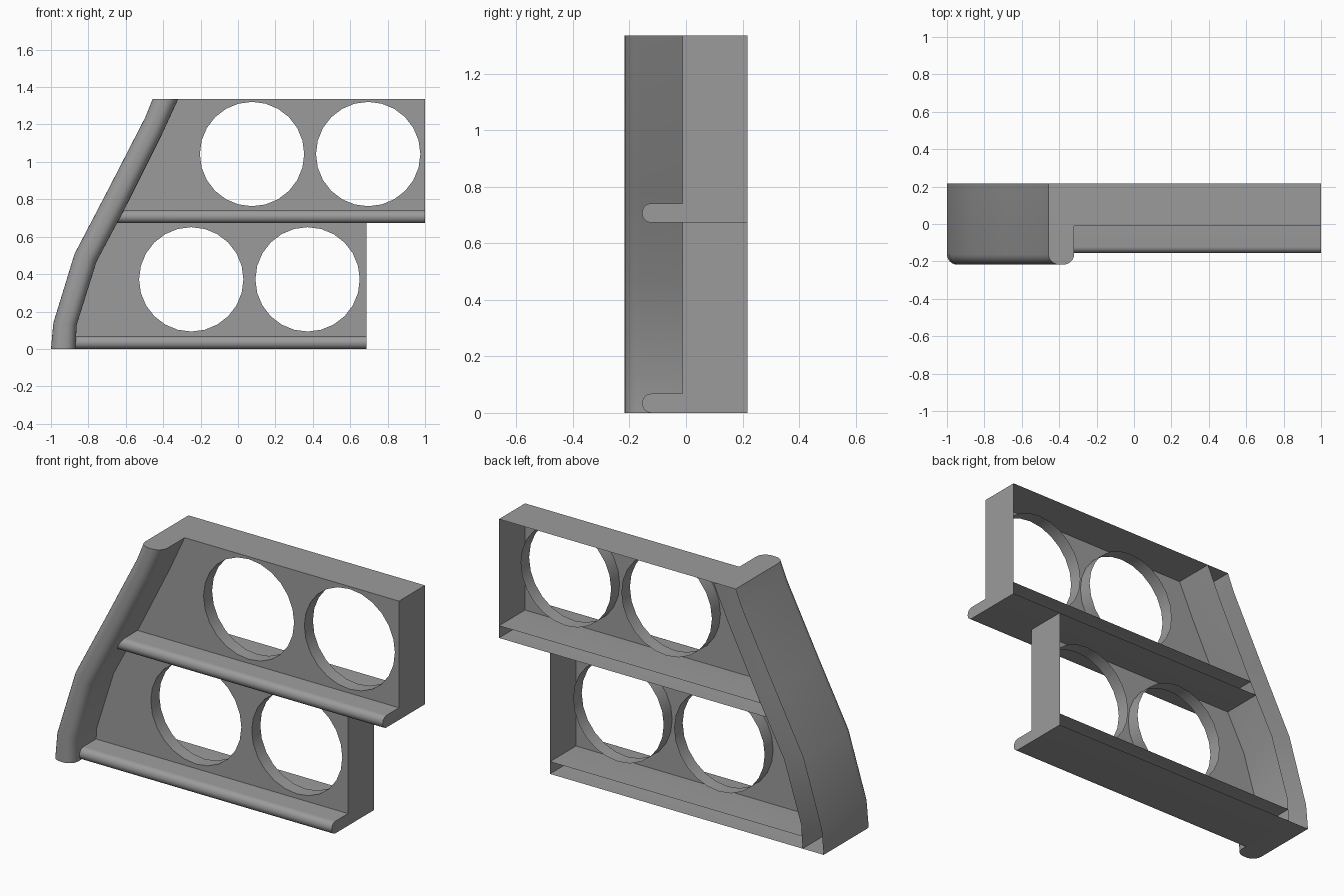
import bpy, bmesh, math

if "Cube" in bpy.data.objects:
    bpy.data.objects.remove(bpy.data.objects["Cube"])

BACK, FACE, TOP = 0.217, -0.012, 1.335
LEDGE_H = 0.068
MID = 0.673

# slanted side rail: outer and inner edge in the front view (x, z)
OUTER = [(-1, 0), (-0.987, 0.14), (-0.874, 0.508), (-0.687, 0.866), (-0.495, 1.24), (-0.457, TOP)]
INNER = [(-0.87, 0), (-0.862, 0.13), (-0.757, 0.465), (-0.59, 0.78), (-0.41, 1.14), (-0.32, TOP)]

grey = bpy.data.materials.new("dark_grey")
grey.diffuse_color = (0.33, 0.33, 0.33, 1)
grey.use_nodes = True
grey.node_tree.nodes["Principled BSDF"].inputs["Base Color"].default_value = grey.diffuse_color


def inner_x(z):
    for (x0, z0), (x1, z1) in zip(INNER, INNER[1:]):
        if z <= z1:
            return x0 + (x1 - x0) * (z - z0) / (z1 - z0)
    return INNER[-1][0]


def finish(bm, name):
    bmesh.ops.recalc_face_normals(bm, faces=bm.faces)
    mesh = bpy.data.meshes.new(name)
    bm.to_mesh(mesh)
    bm.free()
    mesh.materials.append(grey)
    ob = bpy.data.objects.new(name, mesh)
    bpy.context.collection.objects.link(ob)
    bpy.ops.object.select_all(action='DESELECT')
    ob.select_set(True)
    bpy.context.view_layer.objects.active = ob
    bpy.ops.object.shade_smooth_by_angle(angle=math.radians(30))


def loft(name, rows, caps=()):
    """Skin successive open sections; close the chosen ends."""
    bm = bmesh.new()
    grid = [[bm.verts.new(p) for p in row] for row in rows]
    for a, b in zip(grid, grid[1:]):
        for i in range(len(a) - 1):
            bm.faces.new((a[i], a[i + 1], b[i + 1], b[i]))
    for i in caps:
        bm.faces.new(grid[i])
    finish(bm, name)


def u_profile(width, front, r, steps=6):
    """Channel section (across, y), open at the back, rounded at the front."""
    pts = [(0, BACK)]
    for cx, start in ((r, 180), (width - r, 270)):
        for i in range(steps + 1):
            a = math.radians(start + 90 * i / steps)
            pts.append((cx + r * math.cos(a), front + r + r * math.sin(a)))
    return pts + [(width, BACK)]


# side rail
RAIL_W = 0.13
rail = [(across / RAIL_W, y) for across, y in u_profile(RAIL_W, -BACK, 0.055)]
loft("side_rail", [[(xi + (xo - xi) * t, y, zi + (zo - zi) * t) for t, y in rail]
                   for (xo, zo), (xi, zi) in zip(OUTER, INNER)], (0, -1))


def panel(name, z0, z1, right, holes, r=0.279, sides=24, depth=0.075):
    """Face sheet with round openings, each with a short sleeve behind."""
    bm = bmesh.new()

    def ring(pts):
        vs = [bm.verts.new((x, FACE, z)) for x, z in pts]
        return [bm.edges.new((vs[i - 1], vs[i])) for i in range(len(vs))]

    left = [(inner_x(z0), z0)] + [p for p in INNER if z0 < p[1] < z1] + [(inner_x(z1), z1)]
    edges = ring(left + [(right, z1), (right, z0)])
    rims = []
    for cx, cz in holes:
        rims += ring([(cx + r * math.cos(2 * math.pi * i / sides),
                       cz + r * math.sin(2 * math.pi * i / sides)) for i in range(sides)])
    bmesh.ops.triangle_fill(bm, use_beauty=True, use_dissolve=False,
                            edges=edges + rims, normal=(0, -1, 0))
    out = bmesh.ops.extrude_edge_only(bm, edges=rims)["geom"]
    bmesh.ops.translate(bm, vec=(0, depth, 0),
                        verts=[v for v in out if isinstance(v, bmesh.types.BMVert)])
    finish(bm, name)


def tier(name, z0, z1, right, holes):
    # hollow shelf lip with rounded front
    prof = [(z0 + h, y) for h, y in u_profile(LEDGE_H, -0.155, 0.033)]
    loft(name + "_ledge", [[(inner_x(z), y, z) for z, y in prof],
                           [(right, y, z) for z, y in prof]], (1,))
    panel(name + "_panel", z0 + LEDGE_H, z1, right, holes)
    # end wall
    loft(name + "_end_wall", [[(right, FACE, z), (right, BACK, z)]
                              for z in (z0 + LEDGE_H, z1)])


tier("lower", 0, MID, 0.686, [(-0.25, 0.372), (0.372, 0.372)])
tier("upper", MID, TOP, 1.0, [(0.075, 1.042), (0.696, 1.042)])

# top plate
loft("top_plate", [[(x, FACE, TOP), (x, BACK, TOP)] for x in (INNER[-1][0], 1.0)])
